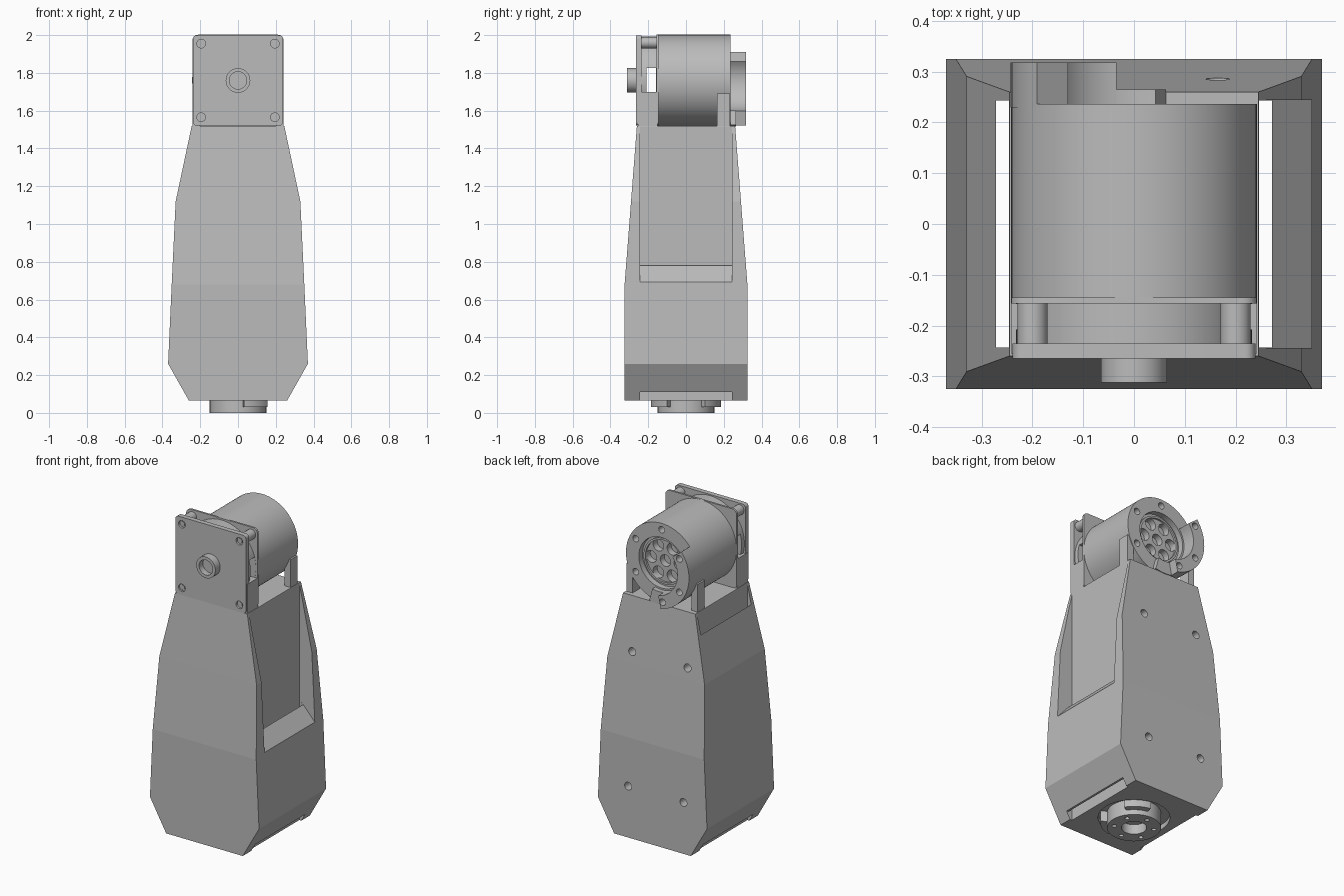
import bpy, bmesh
from math import cos, sin, pi, radians

old = bpy.data.objects.get("Cube")
if old:
    bpy.data.objects.remove(old, do_unlink=True)

grey = bpy.data.materials.new("light_grey")
grey.use_nodes = True
grey.diffuse_color = (0.5, 0.5, 0.5, 1)
grey.node_tree.nodes["Principled BSDF"].inputs["Base Color"].default_value = (0.5, 0.5, 0.5, 1)


def finish(name, bm):
    bmesh.ops.recalc_face_normals(bm, faces=bm.faces)
    mesh = bpy.data.meshes.new(name)
    bm.to_mesh(mesh)
    bm.free()
    mesh.materials.append(grey)
    ob = bpy.data.objects.new(name, mesh)
    bpy.context.collection.objects.link(ob)
    return ob


def loft(name, rings):
    """Closed solid through rings of equal point count."""
    bm = bmesh.new()
    loops = [[bm.verts.new(p) for p in ring] for ring in rings]
    n = len(loops[0])
    for a, b in zip(loops, loops[1:]):
        for i in range(n):
            j = (i + 1) % n
            bm.faces.new((a[i], a[j], b[j], b[i]))
    bm.faces.new(loops[0])
    bm.faces.new(loops[-1])
    return finish(name, bm)


def prism(name, pts, lo, hi, axis="Y"):
    """Extrude a 2D outline along Y (outline in xz) or Z (outline in xy)."""
    def place(p, h):
        return (p[0], h, p[1]) if axis == "Y" else (p[0], p[1], h)
    return loft(name, [[place(p, h) for p in pts] for h in (lo, hi)])


def arc(r, a0, a1, n, c=(0, 0)):
    angles = [radians(a0 + (a1 - a0) * i / n) for i in range(n + 1)]
    return [(c[0] + r * cos(a), c[1] + r * sin(a)) for a in angles]


def circle(r, c=(0, 0), n=48):
    return arc(r, 0, 360, n, c)[:-1]


def sector(r0, r1, a0, a1, c=(0, 0)):
    return arc(r1, a0, a1, 24, c) + arc(r0, a1, a0, 24, c)


def rect(x0, x1, y0, y1):
    return [(x0, y0), (x1, y0), (x1, y1), (x0, y1)]


def rounded_square(h, r, c):
    pts = []
    for k, (sx, sy) in enumerate(((1, 1), (-1, 1), (-1, -1), (1, -1))):
        pts += arc(r, 90 * k, 90 * k + 90, 6, (c[0] + sx * (h - r), c[1] + sy * (h - r)))
    return pts


def cut(ob, pts, lo, hi, axis="Y"):
    tool = prism("cutter", pts, lo, hi, axis)
    tool.hide_render = True
    mod = ob.modifiers.new("cut", "BOOLEAN")
    mod.operation, mod.solver, mod.object = "DIFFERENCE", "EXACT", tool
    bpy.context.view_layer.objects.active = ob
    bpy.ops.object.modifier_apply(modifier=mod.name)
    bpy.data.objects.remove(tool, do_unlink=True)


def smooth(ob):
    bpy.ops.object.select_all(action="DESELECT")
    ob.select_set(True)
    bpy.context.view_layer.objects.active = ob
    bpy.ops.object.shade_smooth_by_angle(angle=radians(30))


def polar(r, a, c=(0, 0)):
    return (c[0] + r * cos(radians(a)), c[1] + r * sin(radians(a)))


# Faceted arm housing: half width, half depth, height
levels = [(0.26, 0.325, 0.065), (0.37, 0.325, 0.26), (0.351, 0.325, 0.68),
          (0.33, 0.291, 1.12), (0.245, 0.26, 1.52)]
body = loft("arm_housing", [[(x * sx, y * sy, z) for sx, sy in
            ((-1, -1), (1, -1), (1, 1), (-1, 1))] for x, y, z in levels])

# Side slots running through the housing, and the open pocket on one side
for s in (-1, 1):
    cut(body, rect(*sorted((s * 0.246, s * 0.272)), -0.243, 0.243), -0.1, 1.7, "Z")
    cut(body, rect(*sorted((s * 0.246, s * 0.4)), -0.1, 0.11), -0.243, 0.243)
cut(body, [(0.26, 0.79), (0.272, 0.78), (0.353, 0.69), (0.5, 0.69), (0.5, 1.7), (0.26, 1.7)],
    -0.244, 0.244)

# Screw holes in the back and the round seat underneath
for x in (0.165, -0.21):
    for z in (0.38, 1.19):
        cut(body, circle(0.024, (x, z), 24), 0.22, 0.4)
cut(body, circle(0.2), 0.0, 0.095, "Z")

# Output flange under the housing
flange = prism("base_flange", circle(0.15), 0.0, 0.12, "Z")
cut(flange, circle(0.07), -0.1, 0.06, "Z")
for k in range(6):
    cut(flange, circle(0.013, polar(0.112, 60 * k + 30), 16), -0.1, 0.04, "Z")
smooth(flange)
for i, a in enumerate((33, -80)):
    smooth(prism(f"base_stop_{i + 1}", sector(0.145, 0.187, a, a + 47), 0.03, 0.1, "Z"))

# Motor barrel with bolt holes and a recessed hub on the back
C = (0, 1.76)
barrel = prism("motor_barrel", circle(0.242, C, 96), -0.15, 0.236)
cut(barrel, circle(0.155, C), 0.2, 0.4)
for k in range(6):
    cut(barrel, circle(0.02, polar(0.203, 60 * k + 30, C), 20), 0.17, 0.4)
    cut(barrel, circle(0.036, polar(0.095, 60 * k, C), 24), 0.16, 0.4)
cut(barrel, circle(0.035, C, 24), 0.16, 0.4)
smooth(barrel)
hub = prism("hub_ring", circle(0.14, C), 0.19, 0.212)
cut(hub, circle(0.128, C), 0.1, 0.4)
smooth(hub)

# Raised crescent and short stop on the back
crescent = prism("back_crescent", sector(0.165, 0.243, 142, 258, C), 0.23, 0.318)
for a in (150, 210, 252):
    cut(crescent, circle(0.02, polar(0.204, a, C), 20), 0.27, 0.4)
smooth(crescent)
smooth(prism("back_stop", sector(0.165, 0.243, 258, 285, C), 0.23, 0.265))

# Square front plate, spacer plate and the slotted core between them
plate = prism("front_plate", rounded_square(0.239, 0.02, C), -0.265, -0.235)
for sx in (-1, 1):
    for sz in (-1, 1):
        spot = (sx * 0.195, C[1] + sz * 0.195)
        cut(plate, circle(0.023, spot, 24), -0.3, -0.252)
        smooth(prism("plate_screw", circle(0.014, spot, 20), -0.258, -0.24))
smooth(plate)
smooth(prism("spacer_plate", rounded_square(0.242, 0.03, C), -0.157, -0.145))
core = prism("motor_core", circle(0.232, C, 72), -0.24, -0.15)
cut(core, rect(-0.4, 0.4, 1.7, 1.825), -0.208, -0.158)
smooth(core)

# Legs holding the motor, and upper corner posts
for sx in (-1, 1):
    side = "right" if sx < 0 else "left"
    x0, x1 = sorted((sx * 0.2, sx * 0.242))
    prism(f"back_leg_{side}", rect(x0, x1, 1.515, 1.69), 0.165, 0.232)
    prism(f"front_leg_{side}", rect(x0, x1, 1.515, 1.7), -0.255, -0.15)
    smooth(prism(f"corner_post_{side}", circle(0.03, (sx * 0.2, 1.96), 24), -0.24, -0.15))

# Front shaft boss
boss = prism("shaft_boss", circle(0.065, C), -0.312, -0.26)
cut(boss, circle(0.046, C), -0.4, -0.275)
smooth(boss)
